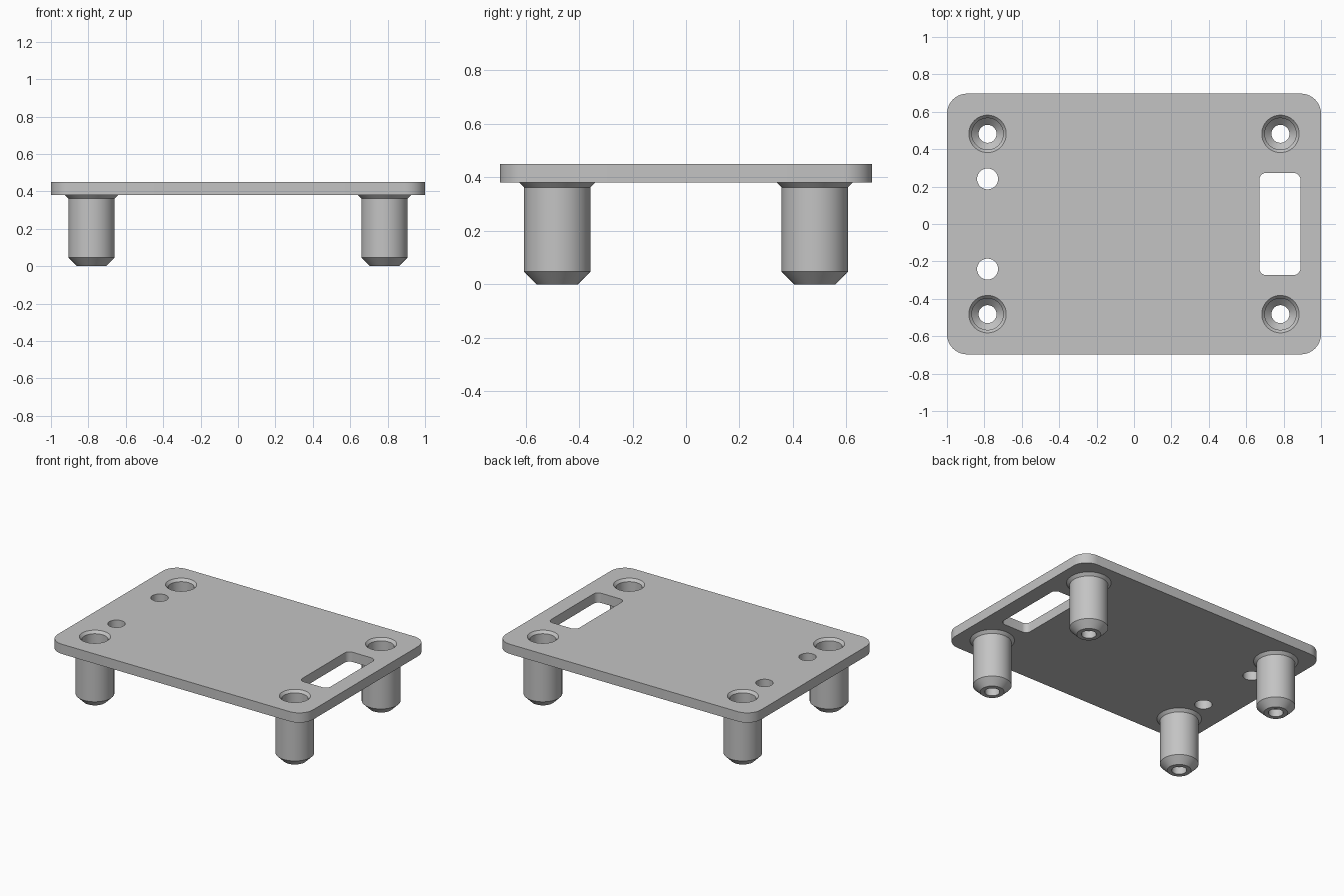
import bpy, bmesh
from math import sin, cos, pi, tau

if "Cube" in bpy.data.objects:
    bpy.data.objects.remove(bpy.data.objects["Cube"], do_unlink=True)

grey = bpy.data.materials.new("plain_grey")
grey.use_nodes = True
grey.diffuse_color = (0.55, 0.55, 0.55, 1)
grey.node_tree.nodes["Principled BSDF"].inputs["Base Color"].default_value = grey.diffuse_color

TOP, UNDER = 0.45, 0.381
SIDES = 64
POST_X, POST_Y = 0.783, 0.482
BORE_R, FLARE_R = 0.1, 0.143


def circle(cx, cy, r, n=SIDES):
    return [(cx + r * cos(tau * i / n), cy + r * sin(tau * i / n)) for i in range(n)]


def rounded_rect(cx, cy, hx, hy, r, steps=10):
    pts = []
    for q, (sx, sy) in enumerate([(1, 1), (-1, 1), (-1, -1), (1, -1)]):
        for i in range(steps + 1):
            a = (q + i / steps) * pi / 2
            pts.append((cx + sx * (hx - r) + r * cos(a), cy + sy * (hy - r) + r * sin(a)))
    return pts


def finish(bm, name):
    mesh = bpy.data.meshes.new(name)
    bm.to_mesh(mesh)
    bm.free()
    mesh.materials.append(grey)
    ob = bpy.data.objects.new(name, mesh)
    bpy.context.collection.objects.link(ob)
    bpy.ops.object.select_all(action="DESELECT")
    ob.select_set(True)
    bpy.context.view_layer.objects.active = ob
    bpy.ops.object.shade_smooth_by_angle(angle=pi / 7)
    return ob


def ring(bm, pts, z):
    verts = [bm.verts.new((x, y, z)) for x, y in pts]
    edges = [bm.edges.new((verts[i - 1], verts[i])) for i in range(len(verts))]
    return verts, edges


def bridge(bm, a, b):
    for i in range(len(a)):
        bm.faces.new((a[i - 1], a[i], b[i], b[i - 1]))


corners = [(sx * POST_X, sy * POST_Y) for sx in (-1, 1) for sy in (-1, 1)]

# Plate: outline, cable slot and two small holes go straight through;
# the post openings are bore-sized above and flare-sized below
outlines = [rounded_rect(0, 0, 1, 0.697, 0.108),
            rounded_rect(0.78, 0, 0.11, 0.273, 0.037),
            circle(-POST_X, 0.241, 0.056), circle(-POST_X, -0.241, 0.056)]
bm = bmesh.new()
levels = []
for z, opening in ((UNDER, FLARE_R), (TOP, BORE_R)):
    walls, edges = [], []
    for pts in outlines:
        v, e = ring(bm, pts, z)
        walls.append(v)
        edges += e
    for x, y in corners:
        edges += ring(bm, circle(x, y, opening), z)[1]
    levels.append(walls)
    normal = (0, 0, 1 if z == TOP else -1)
    bmesh.ops.triangle_fill(bm, use_beauty=True, edges=edges, normal=normal)
for low, high in zip(*levels):
    bridge(bm, low, high)
bmesh.ops.recalc_face_normals(bm, faces=bm.faces)
# Keep the upper face pointing up
if max(bm.faces, key=lambda f: f.calc_center_median().z).normal.z < 0:
    bmesh.ops.reverse_faces(bm, faces=bm.faces)
finish(bm, "plate")

# Hollow posts: countersunk mouth, bore, conical seat, screw hole,
# chamfered foot, barrel and flare under the plate
profile = [(BORE_R, TOP), (0.084, 0.432), (0.084, 0.09), (0.048, 0.054), (0.048, 0),
           (0.077, 0), (0.124, 0.047), (0.124, 0.362), (FLARE_R, UNDER)]
for x, y in corners:
    bm = bmesh.new()
    rings = [ring(bm, circle(x, y, r), z)[0] for r, z in profile]
    for upper, lower in zip(rings, rings[1:]):
        bridge(bm, upper, lower)
    name = ("front" if y < 0 else "back") + ("_left" if x > 0 else "_right") + "_post"
    # Barrel faces must look outwards
    bm.normal_update()
    barrel = max(bm.faces, key=lambda f: f.calc_area() * (f.calc_center_median().x - x))
    if barrel.normal.x < 0:
        bmesh.ops.reverse_faces(bm, faces=bm.faces)
    finish(bm, name)
